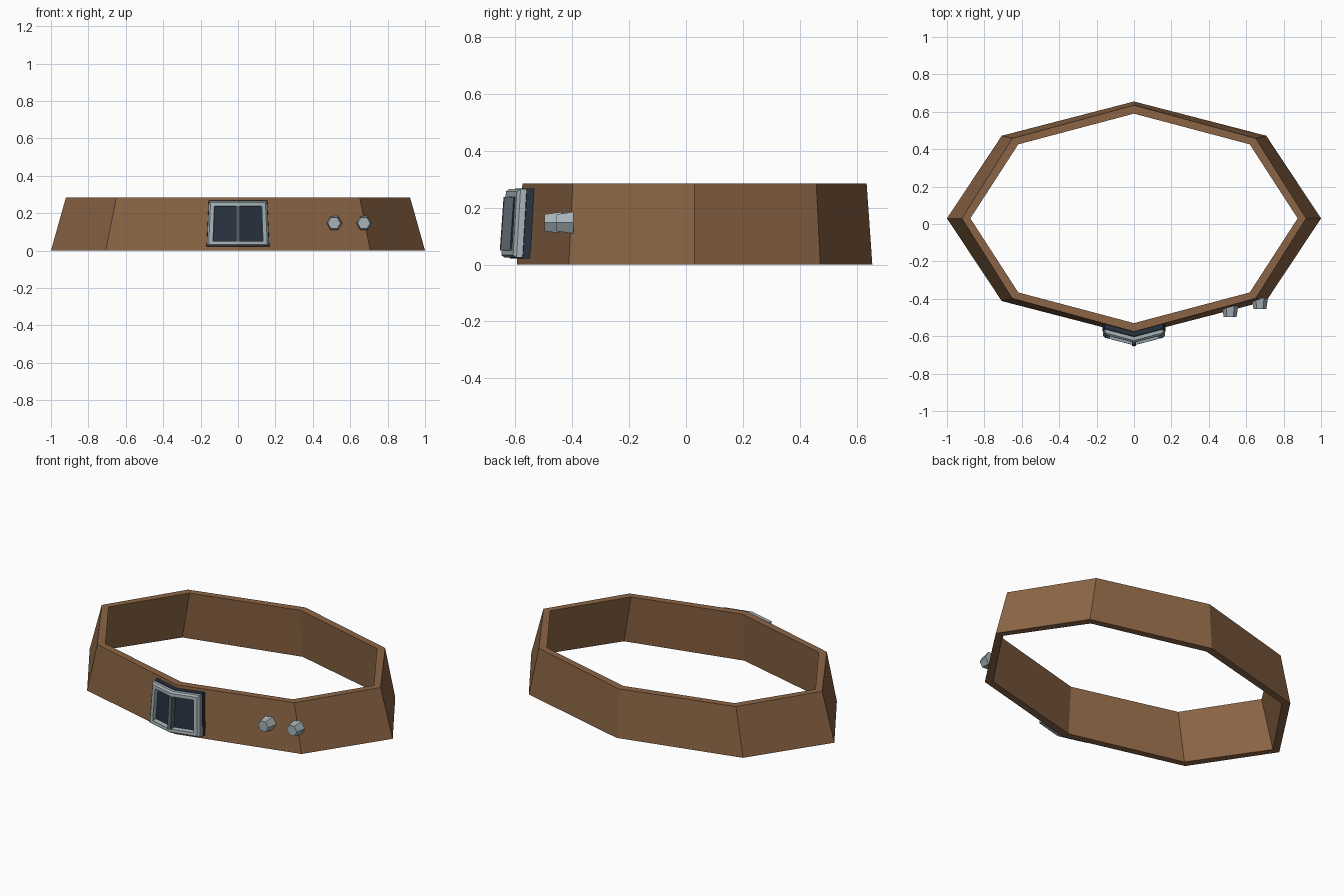
import bpy, bmesh, math

if "Cube" in bpy.data.objects:
    bpy.data.objects.remove(bpy.data.objects["Cube"])

H = 0.285    # strap height
CY = 0.03    # strap centre in y


def material(name, rgb):
    m = bpy.data.materials.new(name)
    m.diffuse_color = (*rgb, 1)
    m.use_nodes = True
    m.node_tree.nodes["Principled BSDF"].inputs["Base Color"].default_value = m.diffuse_color
    return m


LEATHER = material("leather", (0.26, 0.13, 0.06))
STEEL = material("steel", (0.38, 0.45, 0.48))
DARK = material("dark_backing", (0.022, 0.032, 0.05))
PRONG = material("dark_steel", (0.10, 0.13, 0.15))


def skin(name, loops, mat, closed=False, caps=()):
    """Bridge equal loops of points with quads; closed joins last to first."""
    bm = bmesh.new()
    rows = [[bm.verts.new(p) for p in loop] for loop in loops]
    pairs = list(zip(rows, rows[1:]))
    if closed:
        pairs.append((rows[-1], rows[0]))
    for a, b in pairs:
        n = len(a)
        for i in range(n):
            j = (i + 1) % n
            bm.faces.new((a[i], a[j], b[j], b[i]))
    if not closed:
        for row in (rows[0], rows[-1]):
            for cap in caps or (range(len(row)),):
                bm.faces.new([row[i] for i in cap])
    bmesh.ops.recalc_face_normals(bm, faces=bm.faces)
    me = bpy.data.meshes.new(name)
    bm.to_mesh(me)
    bm.free()
    me.materials.append(mat)
    ob = bpy.data.objects.new(name, me)
    bpy.context.collection.objects.link(ob)
    return ob


def ring(rx, ry, z):
    return [(rx * math.cos(i * math.pi / 4), CY + ry * math.sin(i * math.pi / 4), z)
            for i in range(8)]


def on_strap(u, z, d):
    """Point at distance d in front of the tapered, bent strap front."""
    t = z / H
    x = u * (1 - 0.08 * t)
    return (x, CY - 0.625 + 0.02 * t + 0.262 * abs(x) - d, z)


def bent_loop(w, z0, z1, d):
    return [on_strap(u, z, d) for u, z in
            ((-w, z0), (0, z0), (w, z0), (w, z1), (0, z1), (-w, z1))]


HALVES = ((0, 1, 4, 5), (1, 2, 3, 4))

# Tapered eight-sided strap
skin("belt_strap", [ring(1, 0.625, 0), ring(0.92, 0.605, H),
                    ring(0.875, 0.56, H), ring(0.955, 0.58, 0)], LEATHER, closed=True)

# Dark backing plate, folded over the front corner
skin("buckle_backing", [bent_loop(0.169, 0.021, 0.268, -0.006),
                        bent_loop(0.169, 0.021, 0.268, 0.024),
                        bent_loop(0.163, 0.027, 0.262, 0.030)], DARK, caps=HALVES)

# Steel frame with chamfered rim
skin("buckle_frame", [bent_loop(0.168, 0.025, 0.265, 0.022),
                      bent_loop(0.168, 0.025, 0.265, 0.046),
                      bent_loop(0.158, 0.033, 0.257, 0.056),
                      bent_loop(0.136, 0.050, 0.238, 0.056),
                      bent_loop(0.132, 0.054, 0.234, 0.022)], STEEL, closed=True)

# Centre prong
skin("buckle_prong", [bent_loop(0.011, 0.050, 0.238, 0.025),
                      bent_loop(0.011, 0.050, 0.238, 0.063)], PRONG, caps=HALVES)

# Hexagonal tapered studs
for n, (x, y0, y1) in enumerate(((0.514, -0.435, -0.498), (0.673, -0.395, -0.455)), 1):
    loops = [[(x + r * math.cos(i * math.pi / 3), y, 0.147 + r * math.sin(i * math.pi / 3))
              for i in range(6)] for r, y in ((0.044, y0), (0.034, y1))]
    skin(f"stud_{n}", loops, STEEL)
